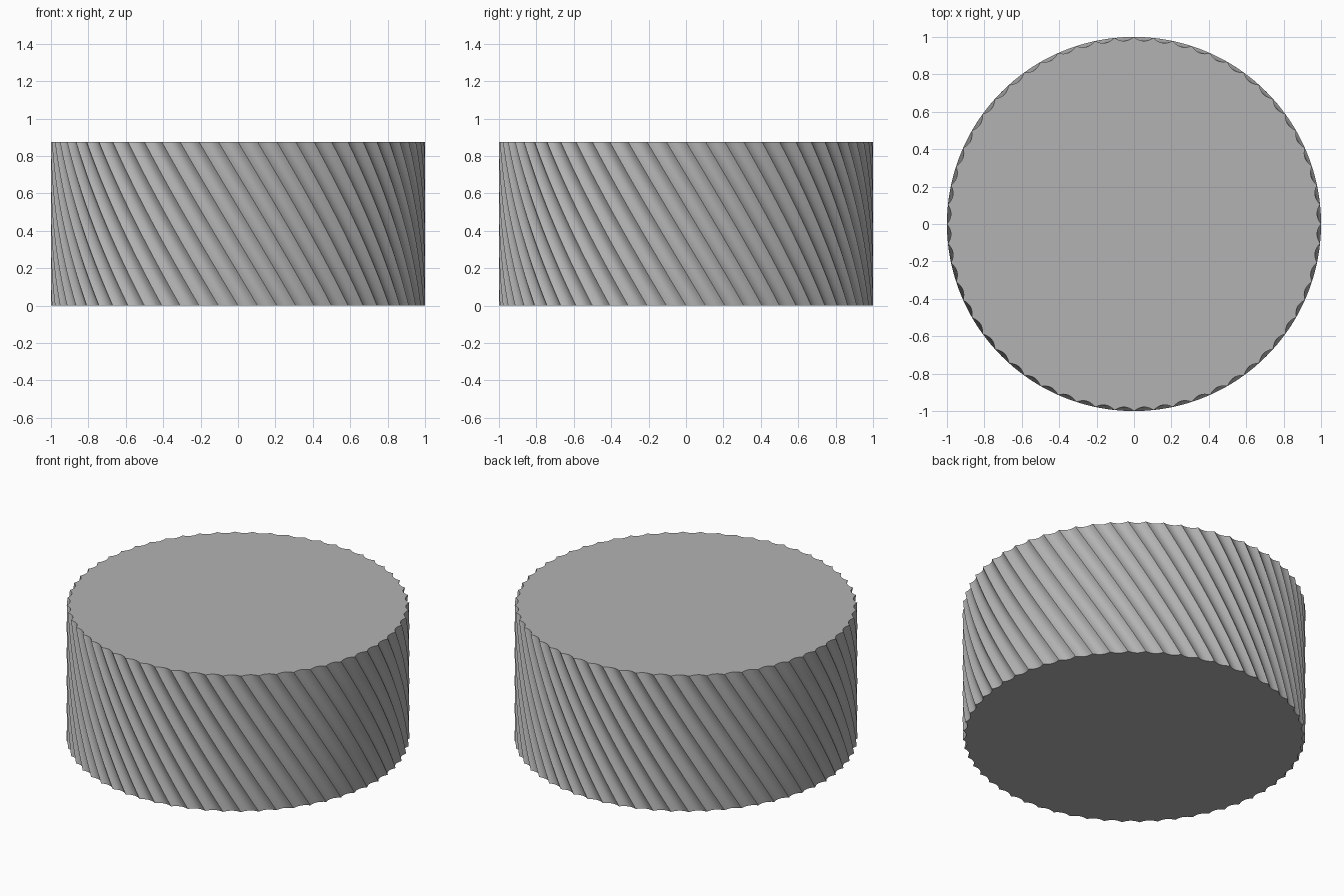
import bpy, math

if "Cube" in bpy.data.objects:
    bpy.data.objects.remove(bpy.data.objects["Cube"])

FLUTES, STEPS, LEVELS = 60, 8, 24
HEIGHT, DEPTH, TWIST = 0.875, 0.02, -math.radians(30)

# One plain grey
grey = bpy.data.materials.new("plain grey")
grey.use_nodes = True
colour = (0.45, 0.45, 0.45, 1)
grey.diffuse_color = colour
grey.node_tree.nodes["Principled BSDF"].inputs["Base Color"].default_value = colour

# Scalloped outline, turned a little at each level to make slanted flutes
count = FLUTES * STEPS
verts, faces = [], []
for level in range(LEVELS + 1):
    t = level / LEVELS
    for i in range(count):
        u = (i % STEPS) / STEPS * 2 - 1
        radius = 1 - DEPTH * (1 - u * u)
        angle = math.tau * i / count + TWIST * t
        verts.append((radius * math.cos(angle), radius * math.sin(angle), HEIGHT * t))
for level in range(LEVELS):
    for i in range(count):
        a, b = level * count + i, level * count + (i + 1) % count
        faces.append((a, b, b + count, a + count))

# Flat caps
faces.append(tuple(reversed(range(count))))
faces.append(tuple(range(LEVELS * count, (LEVELS + 1) * count)))

mesh = bpy.data.meshes.new("fluted_drum")
mesh.from_pydata(verts, [], faces)
mesh.materials.append(grey)
drum = bpy.data.objects.new("fluted_drum", mesh)
bpy.context.collection.objects.link(drum)
bpy.context.view_layer.objects.active = drum
drum.select_set(True)
bpy.ops.object.shade_smooth_by_angle(angle=math.radians(25))
